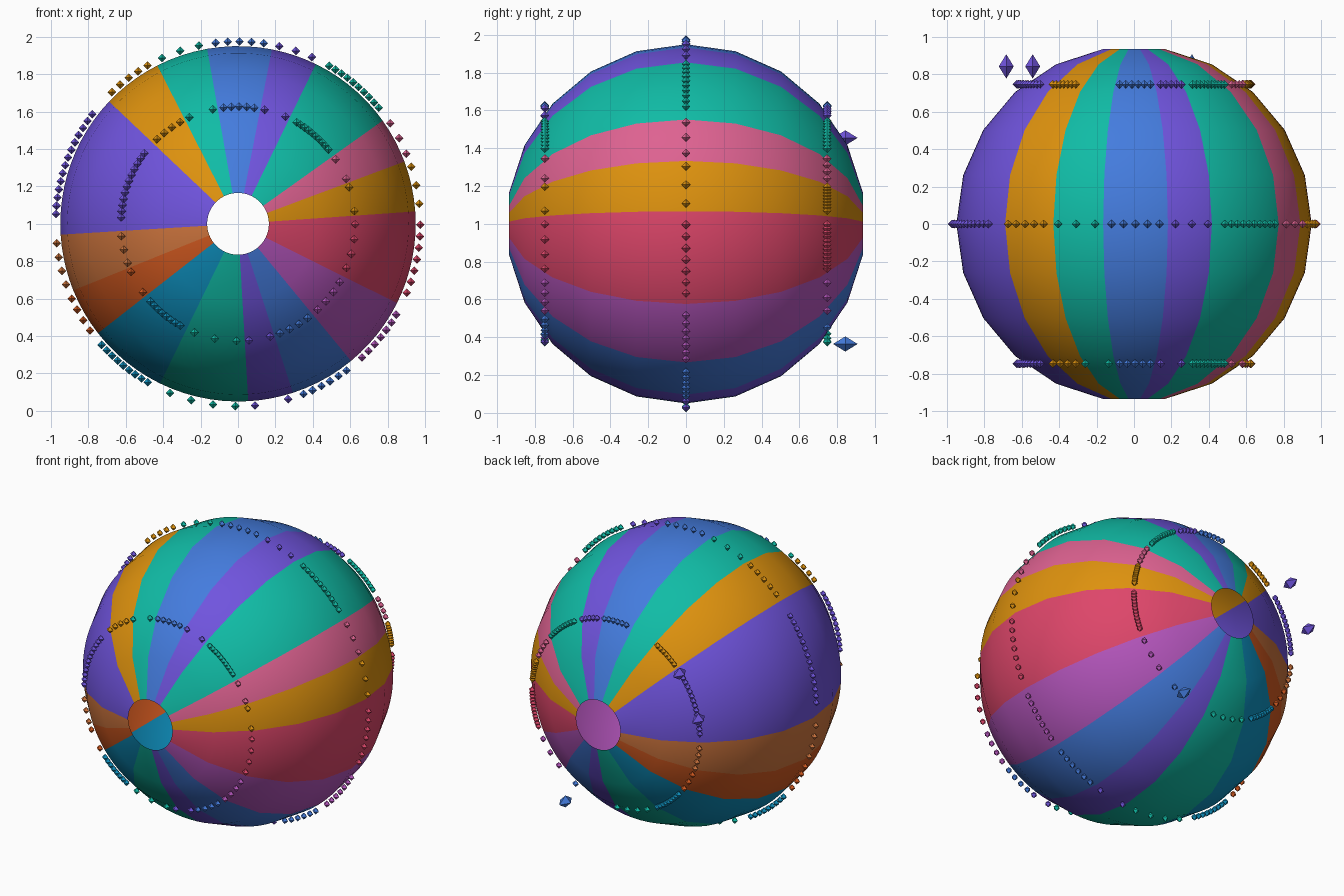
import bpy
import bmesh
from math import sin, cos, radians

if "Cube" in bpy.data.objects:
    bpy.data.objects.remove(bpy.data.objects["Cube"], do_unlink=True)

RADIUS = 0.95
BEAD_RADIUS = 0.975
HOLE_ANGLE = 10
BANDS = 10


def linear(c):
    c /= 255
    return c / 12.92 if c <= 0.04045 else ((c + 0.055) / 1.055) ** 2.4


def make_material(name, rgb):
    color = tuple(linear(c) for c in rgb) + (1,)
    mat = bpy.data.materials.new(name)
    mat.use_nodes = True
    mat.diffuse_color = color
    bsdf = mat.node_tree.nodes["Principled BSDF"]
    bsdf.inputs["Base Color"].default_value = color
    bsdf.inputs["Roughness"].default_value = 0.6
    return mat


PALETTE = {
    "amber": (222, 146, 14), "pink": (222, 98, 145), "teal": (16, 188, 166),
    "violet": (112, 84, 222), "blue": (68, 124, 222), "tan": (208, 118, 62),
    "orange": (212, 90, 32), "cyan": (14, 145, 192), "magenta": (182, 86, 190),
    "red": (222, 70, 106),
}
NAMES = list(PALETTE)
MATERIALS = [make_material(n, PALETTE[n]) for n in NAMES]

# Panels around the y axis: colour, start angle, beads on front / middle / back ring
PANELS = [
    ("amber", 4, 2, 3, 9), ("pink", 20.5, 2, 3, 4), ("teal", 35.5, 10, 10, 10),
    ("violet", 64, 2, 3, 5), ("blue", 79, 5, 5, 6), ("teal", 100, 2, 3, 0),
    ("amber", 117, 4, 5, 7), ("violet", 136.5, 12, 14, 13),
    ("tan", 183.5, 3, 4, 4), ("orange", 202, 2, 4, 3), ("cyan", 218, 8, 9, 9),
    ("teal", 244, 3, 4, 4), ("violet", 273.3, 2, 2, 0), ("blue", 288, 4, 6, 1),
    ("magenta", 309.5, 4, 7, 3), ("red", 333.5, 4, 7, 12),
]
STARTS = [p[1] for p in PANELS] + [PANELS[0][1] + 360]


def on_sphere(radius, polar, around):
    p, a = radians(polar), radians(around)
    r = radius * sin(p)
    return (r * cos(a), -radius * cos(p), 1 + r * sin(a))


def finish(name, bm, smooth):
    mesh = bpy.data.meshes.new(name)
    bm.to_mesh(mesh)
    bm.free()
    for mat in MATERIALS:
        mesh.materials.append(mat)
    for poly in mesh.polygons:
        poly.use_smooth = smooth
    obj = bpy.data.objects.new(name, mesh)
    bpy.context.collection.objects.link(obj)
    return obj


def add_bead(bm, center, half_width, half_length, material):
    # Eight-sided diamond with its long axis along y
    x, y, z = center
    w = half_width
    tips = [bm.verts.new((x, y + s * half_length, z)) for s in (-1, 1)]
    belt = [bm.verts.new((x + dx * w, y, z + dz * w))
            for dx, dz in ((1, 0), (0, 1), (-1, 0), (0, -1))]
    for i in range(4):
        a, b = belt[i], belt[(i + 1) % 4]
        for tri in ((tips[0], a, b), (tips[1], b, a)):
            bm.faces.new(tri).material_index = material


# Striped ball, open at both ends
columns = []
for i, panel in enumerate(PANELS):
    span = STARTS[i + 1] - STARTS[i]
    steps = max(2, round(span / 4))
    columns += [(STARTS[i] + span * k / steps, NAMES.index(panel[0]))
                for k in range(steps)]
bm = bmesh.new()
step = (180 - 2 * HOLE_ANGLE) / BANDS
grid = [[bm.verts.new(on_sphere(RADIUS, HOLE_ANGLE + step * j, angle))
         for j in range(BANDS + 1)] for angle, _ in columns]
for i, (_, material) in enumerate(columns):
    here, after = grid[i], grid[(i + 1) % len(grid)]
    for j in range(BANDS):
        face = bm.faces.new((here[j], after[j], after[j + 1], here[j + 1]))
        face.material_index = material
bmesh.ops.recalc_face_normals(bm, faces=bm.faces)
finish("striped_ball", bm, True)

# Three rings of small diamond beads floating over the panels
for ring, (name, polar) in enumerate((("front", 40), ("middle", 90), ("back", 140))):
    bm = bmesh.new()
    for i, panel in enumerate(PANELS):
        count = panel[2 + ring]
        span = STARTS[i + 1] - STARTS[i]
        for k in range(count):
            t = 0.14 + 0.72 * k / (count - 1) if count > 1 else 0.5
            center = on_sphere(BEAD_RADIUS, polar, STARTS[i] + span * t)
            add_bead(bm, center, 0.023, 0.023, NAMES.index(panel[0]))
    bmesh.ops.recalc_face_normals(bm, faces=bm.faces)
    finish(name + "_bead_ring", bm, False)

# Large long beads standing off the back
for name, angle, color in (("upper", 140, "violet"), ("side", 165, "violet"),
                           ("lower", 296, "blue")):
    bm = bmesh.new()
    add_bead(bm, on_sphere(1.1, 140, angle), 0.04, 0.065, NAMES.index(color))
    bmesh.ops.recalc_face_normals(bm, faces=bm.faces)
    finish(name + "_large_bead", bm, False)
